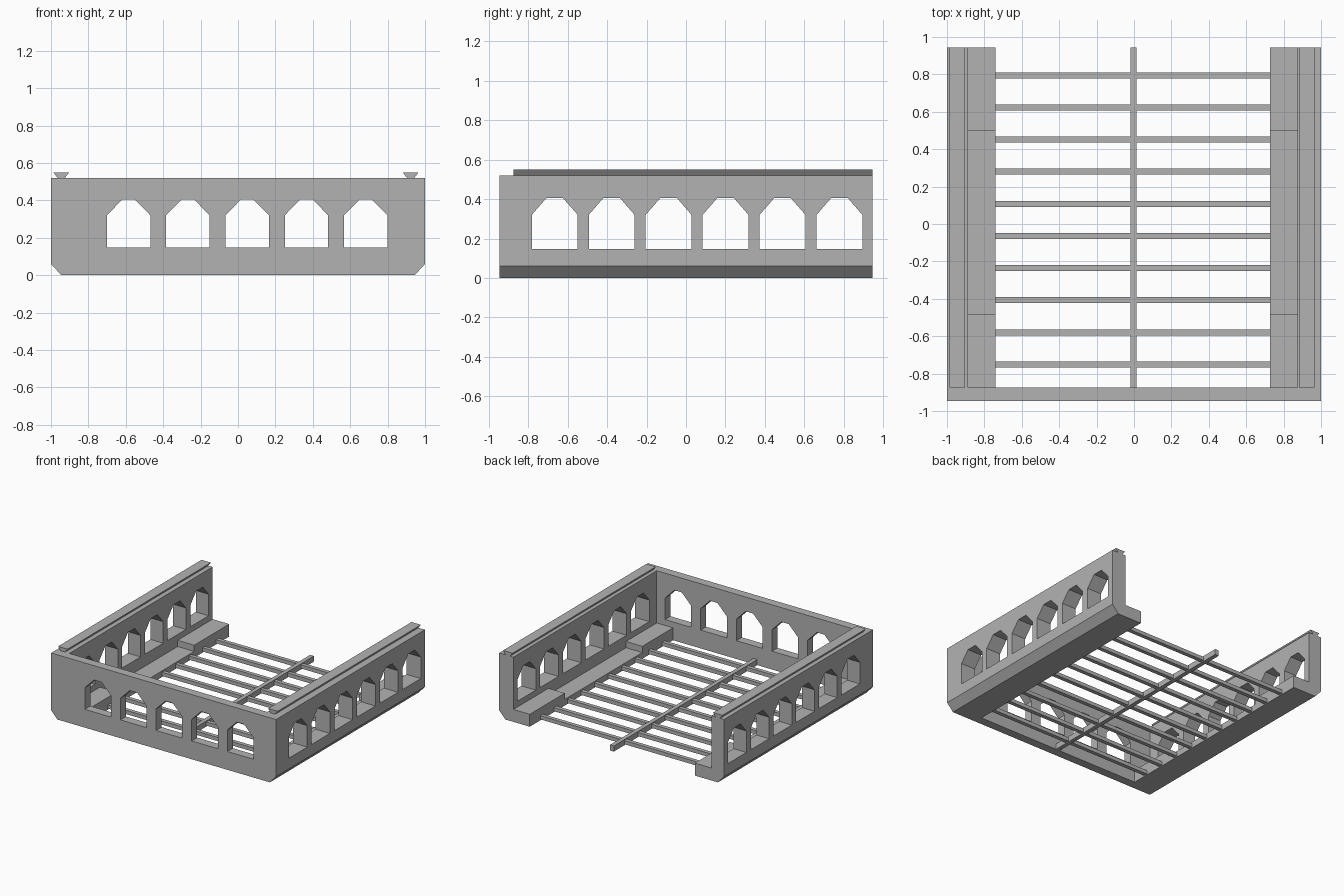
import bpy, bmesh

if "Cube" in bpy.data.objects:
    bpy.data.objects.remove(bpy.data.objects["Cube"])

grey = bpy.data.materials.new("stone grey")
grey.diffuse_color = (0.45, 0.45, 0.45, 1)
grey.use_nodes = True
grey.node_tree.nodes["Principled BSDF"].inputs["Base Color"].default_value = grey.diffuse_color


def prism(name, profile, a, b, axis):
    """Extrude a 2D profile from a to b; (u, z) for axes X and Y."""
    def place(u, z, t):
        return (t, u, z) if axis == "X" else (u, t, z)
    bm = bmesh.new()
    n = len(profile)
    lo = [bm.verts.new(place(u, z, a)) for u, z in profile]
    hi = [bm.verts.new(place(u, z, b)) for u, z in profile]
    bm.faces.new(lo)
    bm.faces.new(hi)
    for i in range(n):
        j = (i + 1) % n
        bm.faces.new((lo[i], lo[j], hi[j], hi[i]))
    bmesh.ops.recalc_face_normals(bm, faces=bm.faces)
    mesh = bpy.data.meshes.new(name)
    bm.to_mesh(mesh)
    bm.free()
    mesh.materials.append(grey)
    ob = bpy.data.objects.new(name, mesh)
    bpy.context.collection.objects.link(ob)
    return ob


def box(name, x0, x1, y0, y1, z0, z1):
    return prism(name, [(x0, z0), (x1, z0), (x1, z1), (x0, z1)], y0, y1, "Y")


def cut_windows(wall, centres, half_top, a, b, axis):
    """Cut a row of openings with clipped upper corners."""
    for c in centres:
        w, t = 0.116, half_top
        shape = [(c - w, 0.147), (c + w, 0.147), (c + w, 0.32),
                 (c + t, 0.405), (c - t, 0.405), (c - w, 0.32)]
        cutter = prism("window_cutter", shape, a, b, axis)
        cutter.hide_render = True
        mod = wall.modifiers.new("window", "BOOLEAN")
        mod.operation, mod.solver, mod.object = "DIFFERENCE", "EXACT", cutter
        bpy.context.view_layer.objects.active = wall
        bpy.ops.object.modifier_apply(modifier=mod.name)
        bpy.data.objects.remove(cutter)


BACK, FRONT, INNER = 0.945, -0.945, -0.875

# Front wall with chamfered lower corners
front = prism("front_wall", [(-0.945, 0), (0.945, 0), (1, 0.06), (1, 0.52),
                             (-1, 0.52), (-1, 0.06)], FRONT, INNER, "Y")
cut_windows(front, [-0.585 + 0.317 * i for i in range(5)], 0.033, -1.1, -0.8, "Y")

# Side walls, stepped ledges and top rails
for side, s, wall_in, ledge_in, rail in (("left", -1, 0.887, 0.74, 0.945),
                                         ("right", 1, 0.873, 0.728, 0.923)):
    wall = prism(side + "_wall", [(s * wall_in, 0), (s * 0.945, 0), (s, 0.06),
                                  (s, 0.52), (s * wall_in, 0.52)], INNER, BACK, "Y")
    cut_windows(wall, [-0.665 + 0.2885 * i for i in range(6)], 0.042,
                s * 0.8, s * 1.1, "X")
    for part, y0, y1, top in (("front", INNER, -0.485, 0.10),
                              ("middle", -0.485, 0.50, 0.05),
                              ("back", 0.50, BACK, 0.10)):
        box(f"{side}_ledge_{part}", s * ledge_in, s * wall_in, y0, y1, 0, top)
    r = s * rail
    prism(side + "_rail", [(r - 0.02, 0.52), (r + 0.02, 0.52),
                           (r + 0.042, 0.55), (r - 0.042, 0.55)], INNER, BACK, "Y")

# Floor: one long beam crossed by slats
box("centre_beam", -0.02, 0.014, INNER, BACK, 0, 0.045)
for i in range(10):
    y = -0.751 + 0.1718 * i
    box("floor_slat", -0.74, 0.728, y - 0.016, y + 0.016, 0.008, 0.038)
